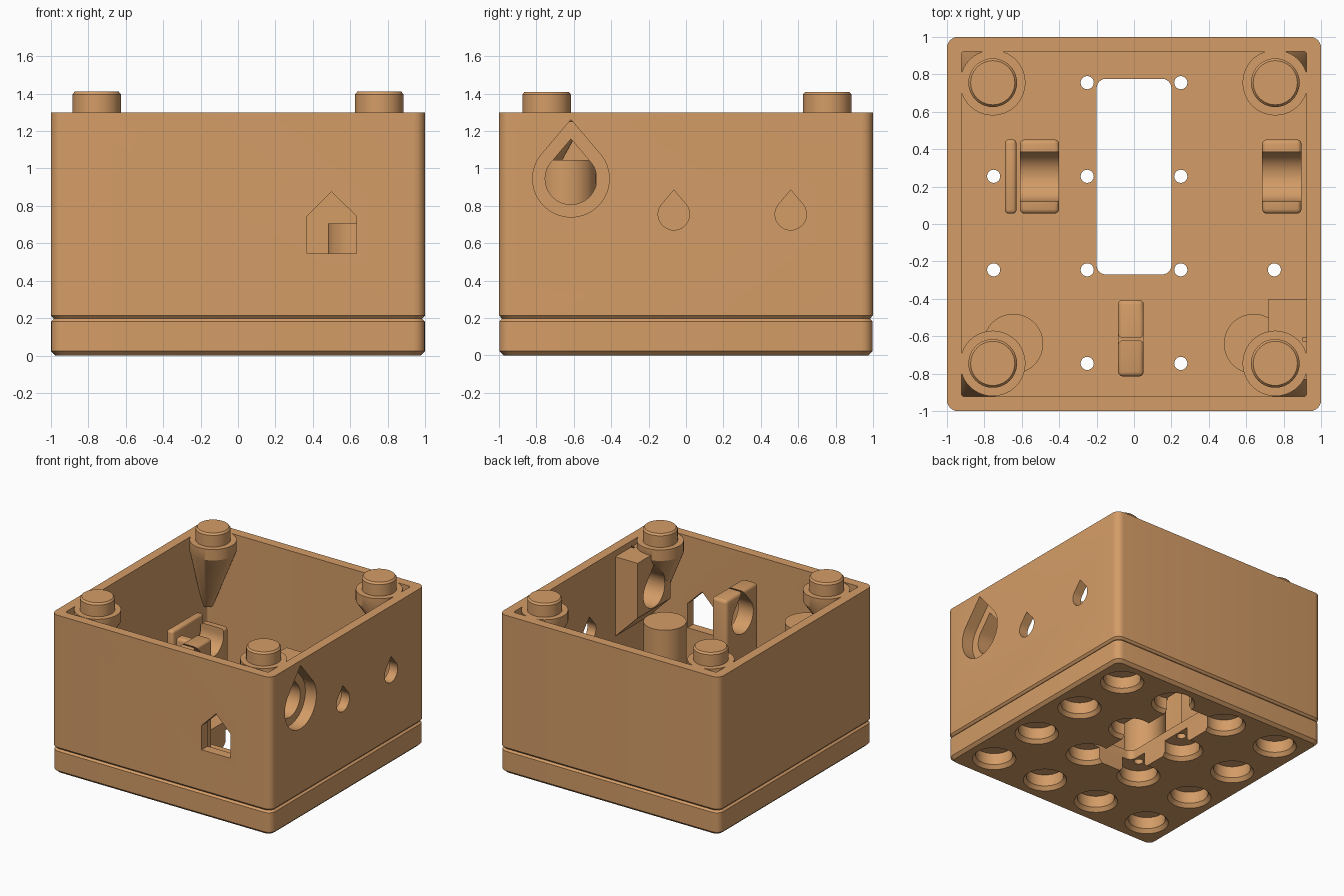
import bpy, bmesh, math
from mathutils import Vector

if "Cube" in bpy.data.objects:
    bpy.data.objects.remove(bpy.data.objects["Cube"])

tan = bpy.data.materials.new("tan plastic")
tan.diffuse_color = (0.66, 0.335, 0.135, 1)
tan.use_nodes = True
tan.node_tree.nodes["Principled BSDF"].inputs["Base Color"].default_value = tan.diffuse_color
YO = 0.005  # offset of the grid of studs in y
FLOOR = 0.2


def loft(name, rings):
    """Solid skinned through rings that have equal point counts."""
    bm = bmesh.new()
    rows = [[bm.verts.new(p) for p in r] for r in rings]
    n = len(rows[0])
    for a, b in zip(rows, rows[1:]):
        for i in range(n):
            j = (i + 1) % n
            bm.faces.new((a[i], a[j], b[j], b[i]))
    bm.faces.new(rows[0][::-1])
    bm.faces.new(rows[-1])
    bmesh.ops.recalc_face_normals(bm, faces=bm.faces[:])
    me = bpy.data.meshes.new(name)
    bm.to_mesh(me)
    bm.free()
    ob = bpy.data.objects.new(name, me)
    bpy.context.collection.objects.link(ob)
    me.materials.append(tan)
    return ob


def circle(x, y, z, r, n=40):
    return [(x + r * math.cos(2 * math.pi * i / n), y + r * math.sin(2 * math.pi * i / n), z) for i in range(n)]


def rod(name, x, y, steps):
    return loft(name, [circle(x, y, z, r) for z, r in steps])


def rrect(hx, hy, r, z, cx=0, cy=0, n=6):
    pts = []
    for k, (sx, sy) in enumerate(((1, 1), (-1, 1), (-1, -1), (1, -1))):
        for i in range(n + 1):
            a = math.pi / 2 * (k + i / n)
            pts.append((cx + sx * (hx - r) + r * math.cos(a), cy + sy * (hy - r) + r * math.sin(a), z))
    return pts


def along_x(name, prof, x0, x1):
    return loft(name, [[(x, y, z) for y, z in prof] for x in (x0, x1)])


def along_y(name, prof, y0, y1):
    return loft(name, [[(x, y, z) for x, z in prof] for y in (y0, y1)])


def box(name, x0, x1, y0, y1, z0, z1):
    return along_x(name, [(y0, z0), (y1, z0), (y1, z1), (y0, z1)], x0, x1)


def teardrop(cy, cz, r, n=32):
    """Circle with a 45 degree peak on top."""
    pts = [(cy, cz + r * math.sqrt(2) * 1.09)]
    for i in range(n + 1):
        a = math.radians(135 + 270 * i / n)
        pts.append((cy + r * math.cos(a), cz + r * math.sin(a)))
    return pts


def apply_mods(ob):
    dg = bpy.context.evaluated_depsgraph_get()
    me = bpy.data.meshes.new_from_object(ob.evaluated_get(dg))
    ob.modifiers.clear()
    ob.data = me


def cut(ob, *cutters):
    for c in cutters:
        m = ob.modifiers.new("cut", 'BOOLEAN')
        m.operation, m.solver, m.object = 'DIFFERENCE', 'EXACT', c
    apply_mods(ob)


def soften(ob, w):
    m = ob.modifiers.new("soft", 'BEVEL')
    m.width, m.segments, m.limit_method = w, 3, 'ANGLE'
    m.angle_limit = math.radians(50)
    apply_mods(ob)


helpers = []


def helper(ob):
    ob.hide_render = True
    helpers.append(ob)
    return ob


# base plate with chamfered edges, stud sockets, pin holes and slot
base = loft("base", [rrect(0.975, 0.975, 0.05, 0), rrect(0.998, 0.998, 0.06, 0.023),
                     rrect(0.998, 0.998, 0.06, 0.183), rrect(0.98, 0.98, 0.05, FLOOR)])
grid = (-0.75, -0.25, 0.25, 0.75)
for gx in grid:
    for gy in grid:
        cut(base, helper(rod("socket_cutter", gx, gy + YO,
                             [(-0.02, 0.18), (0.03, 0.14), (0.125, 0.14), (0.1251, 0.035), (0.4, 0.035)])))
slot = helper(loft("slot_cutter", [rrect(0.2, 0.523, 0.05, z, 0, 0.253) for z in (-0.1, 0.4)]))
cut(base, slot)

# walls of the open box
walls = loft("walls", [rrect(0.985, 0.985, 0.055, FLOOR - 0.002), rrect(1, 1, 0.06, 0.215), rrect(1, 1, 0.06, 1.3)])
inner = helper(loft("inner_cutter", [rrect(0.923, 0.923, 0.02, z) for z in (0.1, 1.5)]))
window = helper(along_y("window_cutter", [(0.37, 0.545), (0.632, 0.545), (0.632, 0.745), (0.5, 0.875), (0.37, 0.745)],
                        -1.2, -0.85))
tube = helper(along_x("tube_cutter", teardrop(-0.615, 0.945, 0.138), -0.3, 1.2))
recess = helper(along_x("recess_cutter", teardrop(-0.615, 0.945, 0.205), 0.9, 1.2))
screws = [helper(along_x("screw_cutter", teardrop(y, 0.755, 0.084), 0.8, 1.2)) for y in (-0.065, 0.56)]
cut(walls, inner, window, tube, recess, *screws)

# tube holder on the right wall with sloped underside
holder = along_y("tube_holder", [(0.94, 0.58), (0.94, 1.25), (0.72, 1.25), (0.72, 0.8)], -0.83, -0.4)
cut(holder, tube, recess)

# tube support standing on the floor
support = box("tube_support", -0.085, 0.052, -0.815, -0.405, FLOOR - 0.01, 1.15)
soften(support, 0.025)
cut(support, tube)

# corner posts: collar leaning down into the corner, with a stud on top
for sx in (-1, 1):
    for sy in (-1, 1):
        px, py = 0.755 * sx, 0.75 * sy + YO
        post = loft("corner_post", [circle(0.915 * sx, 0.915 * sy, 0.66, 0.04),
                                    circle(px, py, 1.21, 0.175), circle(px, py, 1.3, 0.175)])
        if sx > 0 > sy:
            cut(post, tube, recess)
        rod("stud", px, py, [(1.28, 0.13), (1.395, 0.13), (1.41, 0.118)])

# round pillars behind the front wall
rod("left_pillar", -0.645, -0.64, [(FLOOR - 0.01, 0.16), (1.045, 0.16)])
rod("right_pillar", 0.64, -0.64, [(FLOOR - 0.01, 0.16), (0.705, 0.16)])

# motor cradles and end stop
bore = helper(along_x("bore_cutter", [(y, z + 0.755) for y, z, _ in circle(0.253, 0, 0, 0.132)], -0.8, 1))
bore_top = helper(box("bore_top_cutter", -0.8, 1, 0.121, 0.385, 0.755, 1))
for name, x0, x1 in (("left_cradle", -0.61, -0.4), ("right_cradle", 0.685, 0.895)):
    cradle = box(name, x0, x1, 0.055, 0.452, FLOOR - 0.01, 0.8)
    soften(cradle, 0.025)
    cut(cradle, bore, bore_top)
stop = box("end_stop", -0.69, -0.628, 0.055, 0.452, FLOOR - 0.01, 0.845)
soften(stop, 0.02)

for h in helpers:
    bpy.data.objects.remove(h)

# smooth the curved sides, keep edges sharp
for ob in bpy.context.scene.objects:
    ob.select_set(True)
    bpy.context.view_layer.objects.active = ob
bpy.ops.object.shade_smooth_by_angle(angle=math.radians(30))
